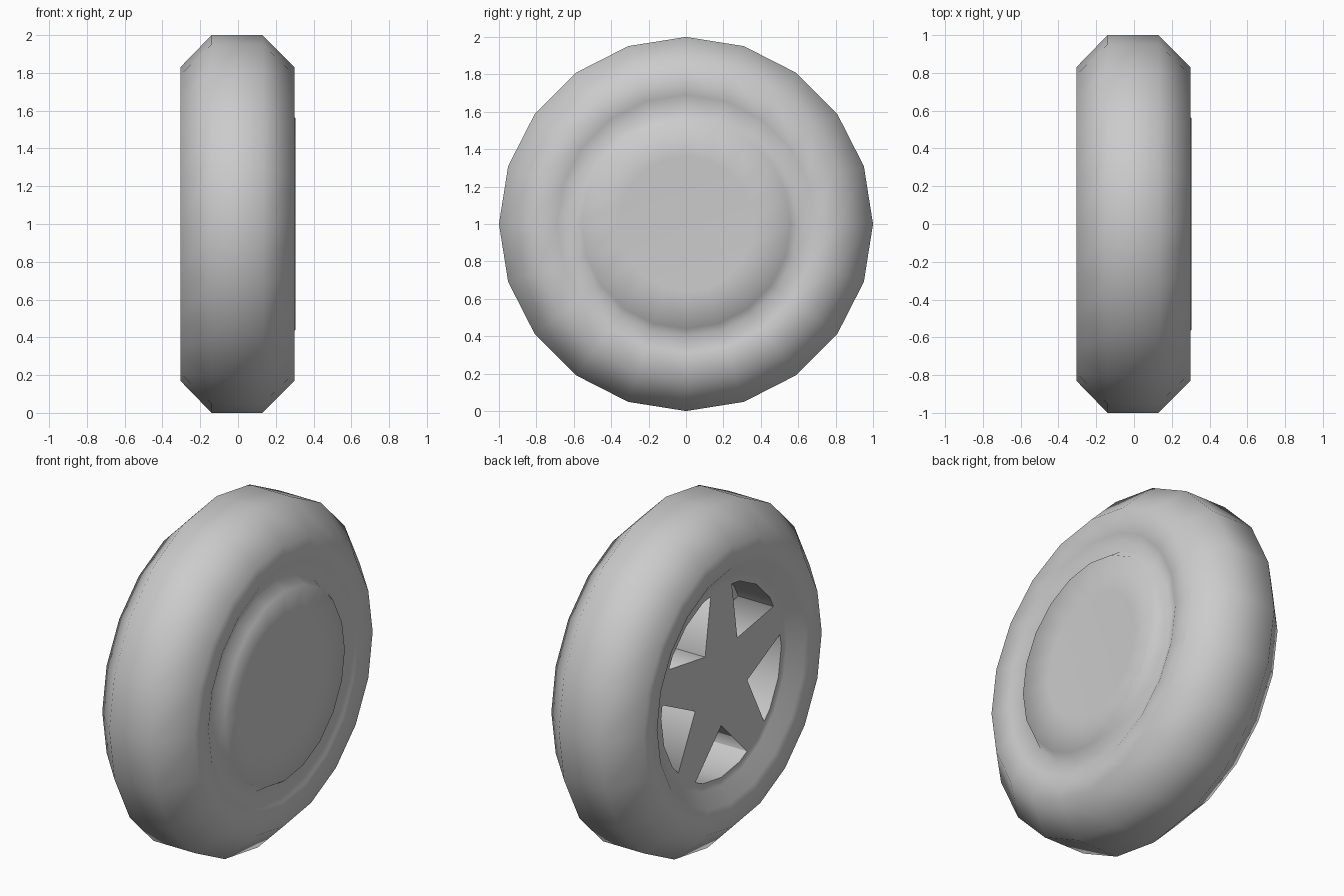
import bpy, bmesh
from math import sin, cos, pi, radians

if "Cube" in bpy.data.objects:
    bpy.data.objects.remove(bpy.data.objects["Cube"])

SIDES = 20
RIM = 0.56
STAR_X = -0.23

grey = bpy.data.materials.new("plain grey")
grey.use_nodes = True
colour = (0.6, 0.6, 0.6, 1)
grey.diffuse_color = colour
grey.node_tree.nodes["Principled BSDF"].inputs["Base Color"].default_value = colour


def on_wheel(x, r, angle):
    """Point at a radius and angle (from straight up) about the axle."""
    return (x, r * sin(angle), 1 + r * cos(angle))


def finish(bm, name):
    bmesh.ops.recalc_face_normals(bm, faces=bm.faces)
    mesh = bpy.data.meshes.new(name)
    bm.to_mesh(mesh)
    bm.free()
    mesh.materials.append(grey)
    obj = bpy.data.objects.new(name, mesh)
    bpy.context.collection.objects.link(obj)
    bpy.ops.object.select_all(action='DESELECT')
    obj.select_set(True)
    bpy.context.view_layer.objects.active = obj
    bpy.ops.object.shade_smooth_by_angle(angle=radians(85))
    return obj


def lathe(name, profile):
    """Revolve (x, radius) points about the axle and cap both ends."""
    bm = bmesh.new()
    rings = [[bm.verts.new(on_wheel(x, r, 2 * pi * i / SIDES)) for i in range(SIDES)]
             for x, r in profile]
    for a, b in zip(rings, rings[1:]):
        for i in range(SIDES):
            j = (i + 1) % SIDES
            bm.faces.new((a[i], a[j], b[j], b[i]))
    bm.faces.new(rings[0])
    bm.faces.new(rings[-1])
    return finish(bm, name)


# Tyre with a flat rim band and well on one side, a grooved and dished cover on the other
lathe("tyre_and_rim", [
    (0.0, RIM), (STAR_X, RIM), (STAR_X, 0.61), (-0.295, 0.69), (-0.305, 0.83),
    (-0.14, 1.0), (0.13, 1.0), (0.298, 0.83), (0.29, 0.69),
    (0.245, 0.60), (0.305, RIM), (0.295, 0.36)])

# Five tapered spokes as one star-shaped block in the rim well
bm = bmesh.new()
outline = []
for k in range(5):
    spoke = 2 * pi * k / 5
    for offset, r in ((-10, RIM), (0, RIM), (10, RIM), (36, 0.255)):
        outline.append(bm.verts.new(on_wheel(STAR_X, r, spoke + radians(offset))))
face = bm.faces.new(outline)
extruded = bmesh.ops.extrude_face_region(bm, geom=[face])["geom"]
moved = [g for g in extruded if isinstance(g, bmesh.types.BMVert)]
bmesh.ops.translate(bm, verts=moved, vec=(0.01 - STAR_X, 0, 0))
finish(bm, "star_spokes")
